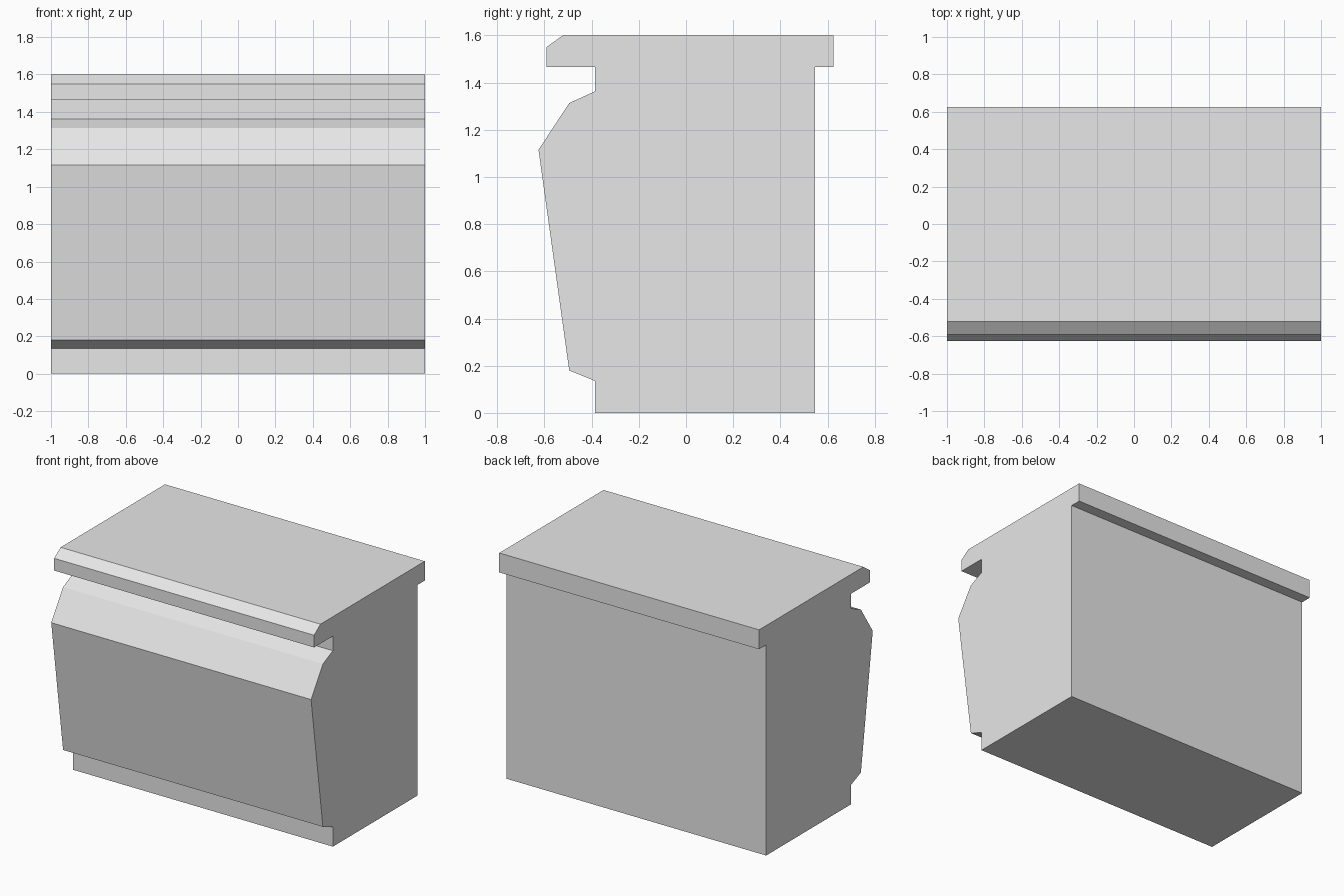
import bpy
import bmesh

cube = bpy.data.objects.get("Cube")
if cube:
    bpy.data.objects.remove(cube, do_unlink=True)

WIDTH = 2.0

# Single plain grey
grey = bpy.data.materials.new("light_grey")
grey.use_nodes = True
colour = (0.8, 0.8, 0.8, 1)
grey.diffuse_color = colour
grey.node_tree.nodes["Principled BSDF"].inputs["Base Color"].default_value = colour


def extrude_profile(name, profile, width, material):
    """Sweep a closed (y, z) outline along x, centred on x = 0."""
    bm = bmesh.new()
    face = bm.faces.new([bm.verts.new((-width / 2, y, z)) for y, z in profile])
    swept = bmesh.ops.extrude_face_region(bm, geom=[face])["geom"]
    verts = [g for g in swept if isinstance(g, bmesh.types.BMVert)]
    bmesh.ops.translate(bm, verts=verts, vec=(width, 0, 0))
    bmesh.ops.recalc_face_normals(bm, faces=bm.faces)
    mesh = bpy.data.meshes.new(name)
    bm.to_mesh(mesh)
    bm.free()
    mesh.materials.append(material)
    obj = bpy.data.objects.new(name, mesh)
    bpy.context.collection.objects.link(obj)
    return obj


# Counter section: plinth, bulging front, recessed neck, overhanging top
profile = [
    (0.547, 0), (0.547, 1.465),                    # back wall
    (0.625, 1.465), (0.625, 1.6),                  # rear overhang
    (-0.522, 1.6), (-0.592, 1.55), (-0.592, 1.465),  # chamfered front lip
    (-0.385, 1.465), (-0.385, 1.363),              # neck
    (-0.495, 1.313), (-0.625, 1.115),              # upper bulge
    (-0.495, 0.18), (-0.385, 0.135),               # sloping front panel
    (-0.385, 0),                                   # plinth
]
extrude_profile("counter_body", profile, WIDTH, grey)
